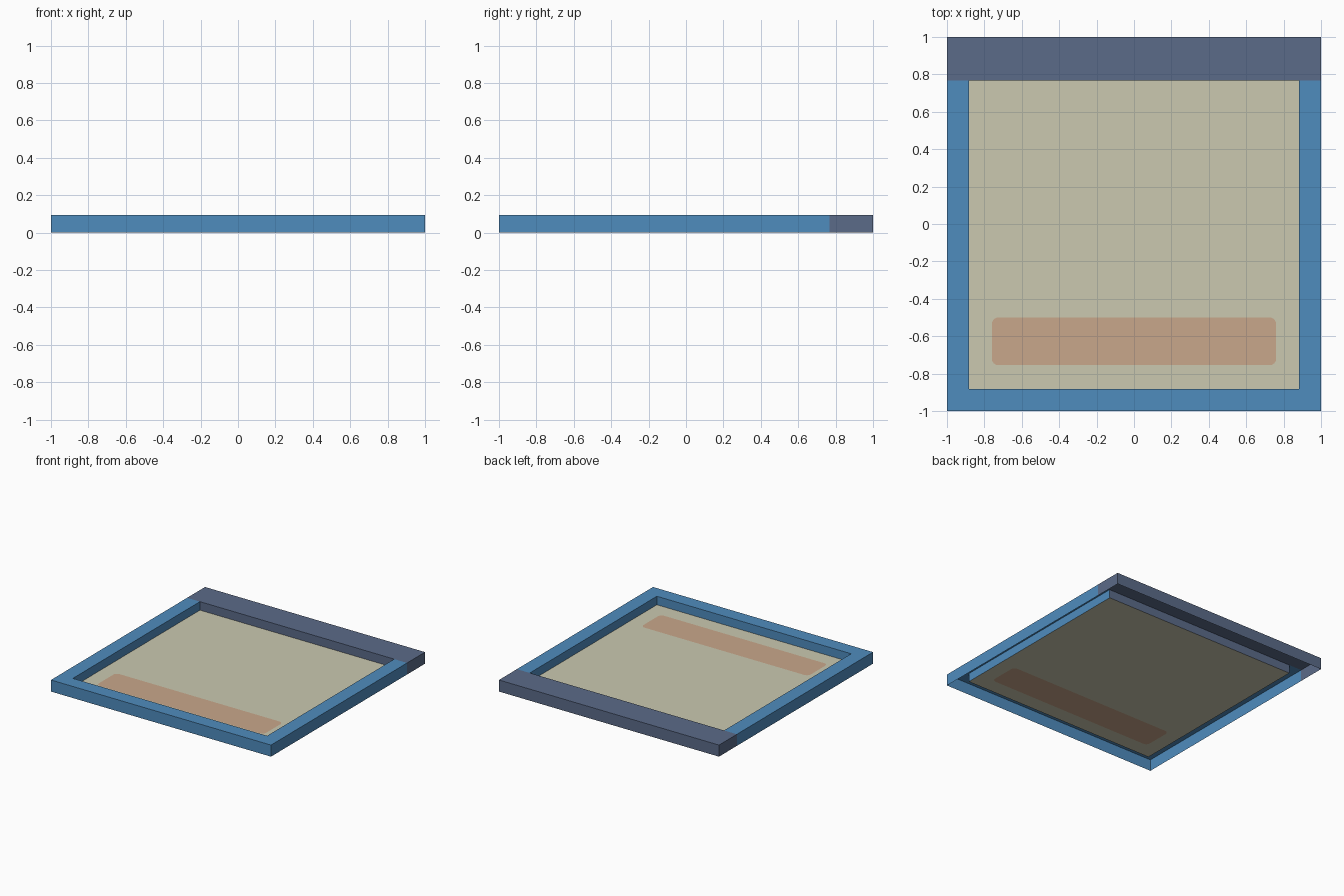
import bpy, bmesh, math

if "Cube" in bpy.data.objects:
    bpy.data.objects.remove(bpy.data.objects["Cube"])

def material(name, rgb):
    m = bpy.data.materials.new(name)
    m.diffuse_color = (*rgb, 1.0)
    m.use_nodes = True
    m.node_tree.nodes["Principled BSDF"].inputs["Base Color"].default_value = m.diffuse_color
    return m

BLUE = material("blue", (0.078, 0.262, 0.515))
SLATE = material("slate", (0.105, 0.147, 0.250))
CREAM = material("cream", (0.597, 0.584, 0.434))
PEACH = material("peach", (0.584, 0.386, 0.258))

TOP, PANEL_Z = 0.095, 0.025
INNER_X, INNER_FRONT, INNER_BACK = 0.883, -0.883, 0.767

def finish(name, bm, mats):
    me = bpy.data.meshes.new(name)
    bm.to_mesh(me)
    bm.free()
    for m in mats:
        me.materials.append(m)
    ob = bpy.data.objects.new(name, me)
    bpy.context.collection.objects.link(ob)
    return ob

# Frame: flat rim with outer skirt to the ground and inner walls down to the panel
bm = bmesh.new()
xs = (-1, -INNER_X, INNER_X, 1)
ys = (-1, INNER_FRONT, INNER_BACK, 1)
grid = [[bm.verts.new((x, y, TOP)) for y in ys] for x in xs]
for i in range(3):
    for j in range(3):
        if (i, j) != (1, 1):
            bm.faces.new((grid[i][j], grid[i + 1][j], grid[i + 1][j + 1], grid[i][j + 1]))
rim_edges = [(e.link_loops[0].vert, e.link_loops[0].link_loop_next.vert)
             for e in bm.edges if e.is_boundary]
low = {}
for pair in rim_edges:
    for v in pair:
        if v not in low:
            outer = max(abs(v.co.x), abs(v.co.y)) > 0.99
            low[v] = bm.verts.new((v.co.x, v.co.y, 0 if outer else PANEL_Z))
for a, b in rim_edges:
    bm.faces.new((b, a, low[a], low[b]))
for f in bm.faces:                       # back bar is slate
    f.material_index = int(f.calc_center_median().y > INNER_BACK - 0.005)
finish("frame", bm, [BLUE, SLATE])

# Panel sheet with a rounded label strip cut into it
bm = bmesh.new()
x0, x1, y0, y1, r, n = -0.76, 0.76, -0.755, -0.50, 0.035, 6
corners = [bm.verts.new((x, y, PANEL_Z)) for x, y in (
    (INNER_X, INNER_BACK), (-INNER_X, INNER_BACK),
    (-INNER_X, INNER_FRONT), (INNER_X, INNER_FRONT))]
centres = [(x1 - r, y1 - r), (x0 + r, y1 - r), (x0 + r, y0 + r), (x1 - r, y0 + r)]
arcs = []
for q, (cx, cy) in enumerate(centres):
    angles = [math.pi / 2 * (q + k / n) for k in range(n + 1)]
    arcs.append([bm.verts.new((cx + r * math.cos(a), cy + r * math.sin(a), PANEL_Z))
                 for a in angles])
for q in range(4):
    nxt = (q + 1) % 4
    for a, b in zip(arcs[q], arcs[q][1:]):
        bm.faces.new((corners[q], b, a))
    bm.faces.new((corners[q], corners[nxt], arcs[nxt][0], arcs[q][-1]))
strip = bm.faces.new([v for arc in arcs for v in arc])
strip.material_index = 1
for f in bm.faces:
    f.normal_update()
    if f.normal.z < 0:
        f.normal_flip()
finish("panel", bm, [CREAM, PEACH])
